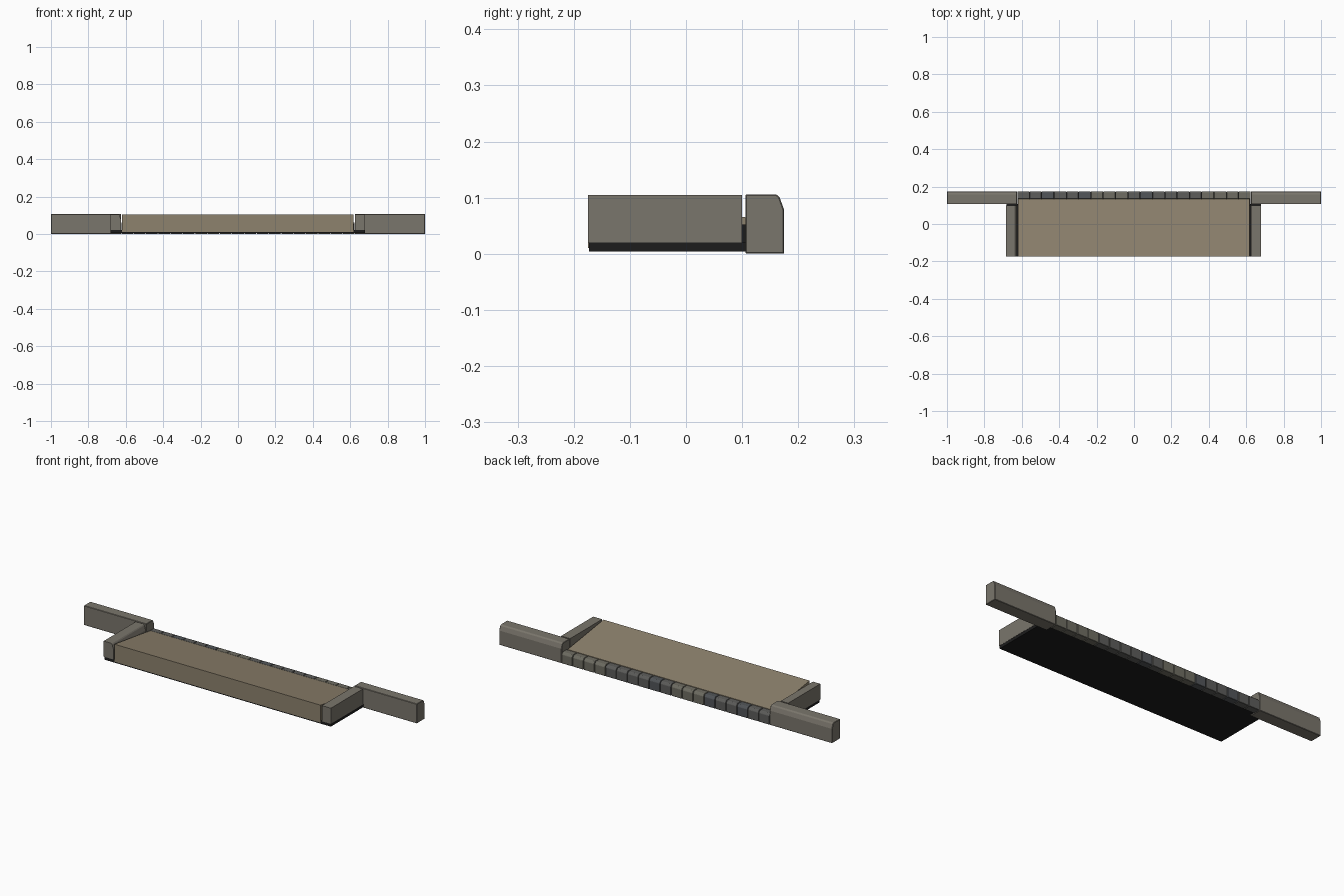
import bpy, bmesh, random
from mathutils import Vector

if "Cube" in bpy.data.objects:
    bpy.data.objects.remove(bpy.data.objects["Cube"])

random.seed(4)


def material(name, rgb):
    m = bpy.data.materials.new(name)
    m.diffuse_color = (*rgb, 1)
    m.use_nodes = True
    m.node_tree.nodes["Principled BSDF"].inputs["Base Color"].default_value = m.diffuse_color
    return m


KERB = material("kerb_concrete", (0.195, 0.18, 0.15))
PAVING = material("paving_tan", (0.27, 0.225, 0.155))
BASE = material("base_dark", (0.012, 0.012, 0.012))
COBBLES = [material("cobble_grey", (0.11, 0.11, 0.105)),
           material("cobble_slate", (0.085, 0.092, 0.1)),
           material("cobble_warm", (0.17, 0.13, 0.105)),
           material("cobble_olive", (0.16, 0.155, 0.125))]


def extrude(name, profile, axis, a, b, mat, bevel=0.0):
    """Extrude a (horizontal, z) profile along x or y from a to b."""
    def place(t, p):
        return Vector((t, p[0], p[1])) if axis == 'x' else Vector((p[0], t, p[1]))
    bm = bmesh.new()
    face = bm.faces.new([bm.verts.new(place(a, p)) for p in profile])
    ext = bmesh.ops.extrude_face_region(bm, geom=[face])
    verts = [g for g in ext['geom'] if isinstance(g, bmesh.types.BMVert)]
    bmesh.ops.translate(bm, verts=verts, vec=place(b, (0, 0)) - place(a, (0, 0)))
    bmesh.ops.recalc_face_normals(bm, faces=bm.faces)
    me = bpy.data.meshes.new(name)
    bm.to_mesh(me)
    bm.free()
    ob = bpy.data.objects.new(name, me)
    me.materials.append(mat)
    bpy.context.collection.objects.link(ob)
    if bevel:
        mod = ob.modifiers.new("edge_bevel", 'BEVEL')
        mod.width = bevel
        mod.segments = 1
    return ob


def rect(h0, h1, z0, z1):
    return [(h0, z0), (h1, z0), (h1, z1), (h0, z1)]


# Road kerbs with a battered, rounded road-side edge
kerb = [(0.106, 0), (0.175, 0), (0.175, 0.078), (0.167, 0.100),
        (0.164, 0.104), (0.159, 0.106), (0.106, 0.106)]
extrude("kerb_left", kerb, 'x', -1, -0.625, KERB, 0.002)
extrude("kerb_right", kerb, 'x', 0.625, 1, KERB, 0.002)

# Return kerbs along the ramp sides
left = [(-0.684, 0.02), (-0.625, 0.02), (-0.625, 0.075), (-0.633, 0.098),
        (-0.637, 0.103), (-0.641, 0.105), (-0.684, 0.105)]
extrude("side_kerb_left", left, 'y', -0.175, 0.1, KERB)
extrude("side_kerb_right", rect(0.626, 0.68, 0.02, 0.105), 'y', -0.175, 0.1, KERB)

# Sloped paving slab falling towards the road
slab = [(-0.175, 0.01), (0.133, 0.01), (0.133, 0.061), (-0.175, 0.105)]
extrude("ramp_slab", slab, 'x', -0.62, 0.618, PAVING)

# Dark bedding under the paving, with a strip behind the cobbles
extrude("bedding", rect(-0.173, 0.106, 0.004, 0.02), 'x', -0.681, 0.679, BASE)
extrude("mortar_strip", rect(0.1, 0.17, 0.004, 0.052), 'x', -0.624, 0.624, BASE)

# Row of lowered cobbles along the road edge
count = 19
step = 1.25 / count
cobble = [(0.135, 0), (0.175, 0), (0.175, 0.048), (0.167, 0.06), (0.135, 0.06)]
for i in range(count):
    x = -0.625 + i * step
    extrude(f"cobble_{i + 1}", cobble, 'x', x + 0.0012, x + step - 0.0012,
            random.choices(COBBLES, (4, 4, 1.5, 3))[0], 0.0015)
